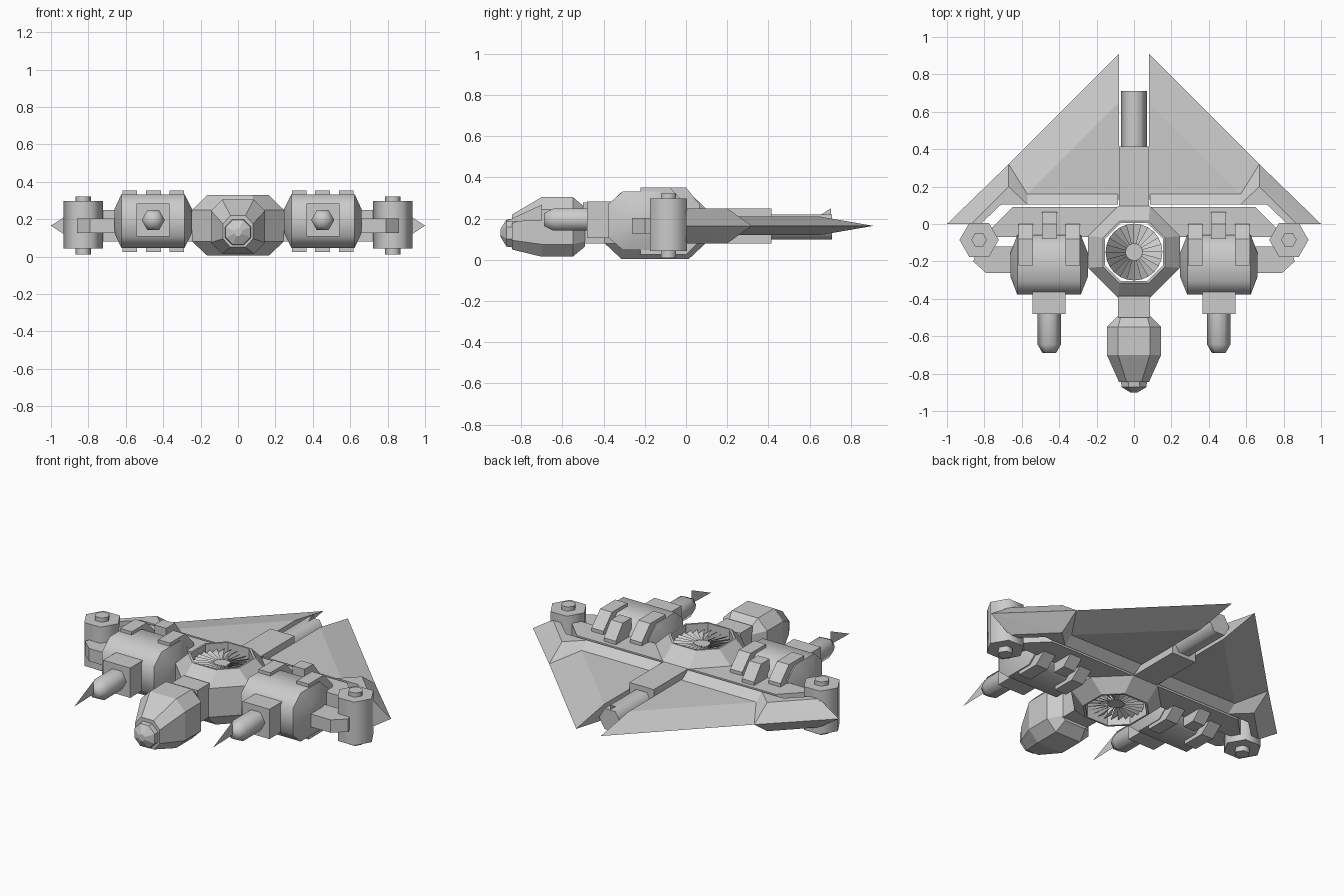
import bpy, bmesh
from math import sin, cos, pi, radians

if "Cube" in bpy.data.objects:
    bpy.data.objects.remove(bpy.data.objects["Cube"])

ZC = 0.165  # mid height of the wings


def finish(name, bm, mirror=True, smooth=None):
    bmesh.ops.recalc_face_normals(bm, faces=bm.faces)
    me = bpy.data.meshes.new(name)
    bm.to_mesh(me)
    bm.free()
    ob = bpy.data.objects.new(name, me)
    bpy.context.collection.objects.link(ob)
    if mirror:
        ob.modifiers.new("Mirror", 'MIRROR').use_mirror_merge = False
    if smooth:
        bpy.ops.object.select_all(action='DESELECT')
        ob.select_set(True)
        bpy.context.view_layer.objects.active = ob
        bpy.ops.object.shade_smooth_by_angle(angle=radians(smooth))
    return ob


def loft(name, rings, mirror=True, smooth=None, closed=False):
    """Skin matching rings of points; capped, or joined end to start."""
    bm = bmesh.new()
    vs = [[bm.verts.new(p) for p in r] for r in rings]
    n = len(vs[0])
    pairs = list(zip(vs, vs[1:])) + ([(vs[-1], vs[0])] if closed else [])
    for a, b in pairs:
        for i in range(n):
            j = (i + 1) % n
            bm.faces.new((a[i], a[j], b[j], b[i]))
    if not closed:
        bm.faces.new(vs[0])
        bm.faces.new(vs[-1])
    return finish(name, bm, mirror, smooth)


def hull(name, pts):
    """Convex solid from (x, y, half thickness) about the wing plane."""
    bm = bmesh.new()
    for x, y, h in pts:
        for s in ((1, -1) if h else (0,)):
            bm.verts.new((x, y, ZC + s * h))
    res = bmesh.ops.convex_hull(bm, input=bm.verts)
    bmesh.ops.dissolve_limit(bm, angle_limit=0.01, verts=bm.verts, edges=bm.edges)
    return finish(name, bm)


def box(name, x0, x1, y0, y1, z0, z1, mirror=True):
    ring = [(x0, y0), (x1, y0), (x1, y1), (x0, y1)]
    return loft(name, [[(x, y, z) for x, y in ring] for z in (z0, z1)], mirror)


def slab(name, poly, z0, z1):
    return loft(name, [[(x, y, z) for x, y in poly] for z in (z0, z1)])


def octo(a, b, h, k):
    """Chamfered rectangle: half sizes a, b; flat lengths h, k."""
    return [(a, k), (h, b), (-h, b), (-a, k), (-a, -k), (-h, -b), (h, -b), (a, -k)]


def hexa(r):
    return [(r * cos(i * pi / 3), r * sin(i * pi / 3)) for i in range(6)]


def tube_y(name, x, z, steps, mirror=True):
    loft(name, [[(x + u, y, z + v) for u, v in hexa(r)] for y, r in steps], mirror, 65)


def fin(name, x, pts, mirror):
    bm = bmesh.new()
    bm.faces.new([bm.verts.new((x, y, z)) for y, z in pts])
    finish(name, bm, mirror)


# Central octagonal hull with an open fan duct
rings = [(0.245, 0.085, 0.08), (0.245, 0.085, 0.25), (0.165, 0.078, 0.328),
         (0.155, 0.07, 0.328), (0.155, 0.07, 0.005), (0.165, 0.078, 0.005)]
loft("central_hull", [[(x, y - 0.15, z) for x, y in octo(a, a, h, h)] for a, h, z in rings],
     mirror=False, closed=True)

# Lift fans, upper and lower, with twisted blades and a hub
for name, z in (("upper_fan", 0.285), ("lower_fan", 0.045)):
    bm = bmesh.new()
    n = 24
    for i in range(n):
        t = 2 * pi * i / n
        quad = [(0.045, t, 0.008), (0.152, t, 0.014),
                (0.152, t + 0.27, -0.014), (0.045, t + 0.27, -0.008)]
        bm.faces.new([bm.verts.new((r * cos(a), r * sin(a) - 0.15, z + d)) for r, a, d in quad])
    finish(name, bm, False)
loft("fan_hub", [[(0.047 * cos(i * pi / 6), 0.047 * sin(i * pi / 6) - 0.15, z) for i in range(12)]
                 for z in (0.045, 0.285)], False, 40)

# Neck, cockpit pod and nose cap
box("neck", -0.085, 0.085, -0.50, -0.385, 0.08, 0.278, False)
pod = [(-0.49, 0.16, 0.085, 0.095, 0.07), (-0.55, 0.16, 0.145, 0.145, 0.085),
       (-0.70, 0.16, 0.145, 0.145, 0.085), (-0.845, 0.135, 0.08, 0.085, 0.04)]
loft("cockpit_pod", [[(u, y, zc + v) for u, v in octo(a, b, h, h)] for y, zc, a, b, h in pod], False)
cap = [(-0.84, 0.07, 0.03), (-0.875, 0.066, 0.028), (-0.902, 0.012, 0.006)]
cap = [(-0.84, 0.07, 0.03), (-0.872, 0.066, 0.028), (-0.90, 0.02, 0.008)]
loft("nose_cap", [[(u, y, 0.13 + v) for u, v in octo(a, a, h, h)] for y, a, h in cap], False)

# Tail spine and exhaust tube
box("tail_spine", -0.08, 0.08, 0.08, 0.415, 0.08, 0.25, False)
tube_y("tail_tube", 0, 0.16, [(0.41, 0.07), (0.71, 0.07)], False)
fin("tail_fin", 0, [(0.64, 0.21), (0.705, 0.25), (0.705, 0.20)], False)

# Delta wings with thick trailing frames and wing-tip blocks
hull("wing", [(0.08, 0.91, 0), (0.72, 0.27, 0), (0.08, 0.65, 0.045),
              (0.60, 0.13, 0.045), (0.08, 0.13, 0.045)])
hull("wing_frame", [(0.085, 0.105, 0.085), (0.57, 0.105, 0.085),
                    (0.085, 0.16, 0.045), (0.57, 0.16, 0.045)])
hull("wing_elbow", [(0.57, 0.105, 0.085), (0.71, 0.105, 0.085), (0.67, 0.20, 0.085),
                    (0.57, 0.16, 0.045), (0.67, 0.32, 0)])
hull("wing_tip", [(0.71, 0.105, 0.085), (0.82, 0, 0.085), (0.87, 0, 0.085),
                  (0.67, 0.20, 0.085), (0.67, 0.32, 0), (1.0, 0, 0)])

# Support arms
slab("main_arm", [(0.085, 0.09), (0.65, 0.09), (0.77, -0.03), (0.73, -0.07), (0.21, -0.07)], 0.08, 0.25)
slab("outer_arm", [(0.60, -0.12), (0.83, -0.12), (0.86, -0.20), (0.79, -0.263), (0.60, -0.263)], 0.127, 0.203)

# Outer hexagonal pivots with pins
for name, r, z0, z1 in (("pivot_housing", 0.105, 0.042, 0.298), ("pivot_pin", 0.042, 0.01, 0.322)):
    loft(name, [[(0.828 + u, -0.085 + v, z) for u, v in hexa(r)] for z in (z0, z1)], smooth=65)

# Engine barrels lying across, with tapered ends
barrel = [(0.247, 0.065, 0.065, 0.03), (0.285, 0.16, 0.143, 0.08),
          (0.624, 0.16, 0.143, 0.08), (0.660, 0.065, 0.065, 0.03)]
loft("engine_barrel", [[(x, -0.218 + u, 0.19 + v) for u, v in octo(a, b, h * 1.1, h)]
                       for x, a, b, h in barrel], smooth=50)

# Clamps wrapping the barrels above and below
for name, cx, y0, y1, y2 in (("inner_clamp", 0.328, -0.222, -0.08, 0.0),
                             ("middle_clamp", 0.452, -0.08, 0.0, 0.065),
                             ("outer_clamp", 0.578, -0.222, -0.08, 0.0)):
    prof = [(y0, 0.025), (y1, 0.025), (y2, 0.09), (y2, 0.27), (y1, 0.352), (y0, 0.352)]
    loft(name, [[(cx + s, y, z) for y, z in prof] for s in (-0.039, 0.039)])

# Forward guns
box("gun_mount", 0.367, 0.543, -0.482, -0.35, 0.107, 0.283)
tube_y("gun_barrel", 0.453, 0.195, [(-0.48, 0.062), (-0.645, 0.062), (-0.69, 0.036)])
fin("gun_fin", 0.453, [(-0.88, 0.185), (-0.70, 0.268), (-0.70, 0.19)], True)
